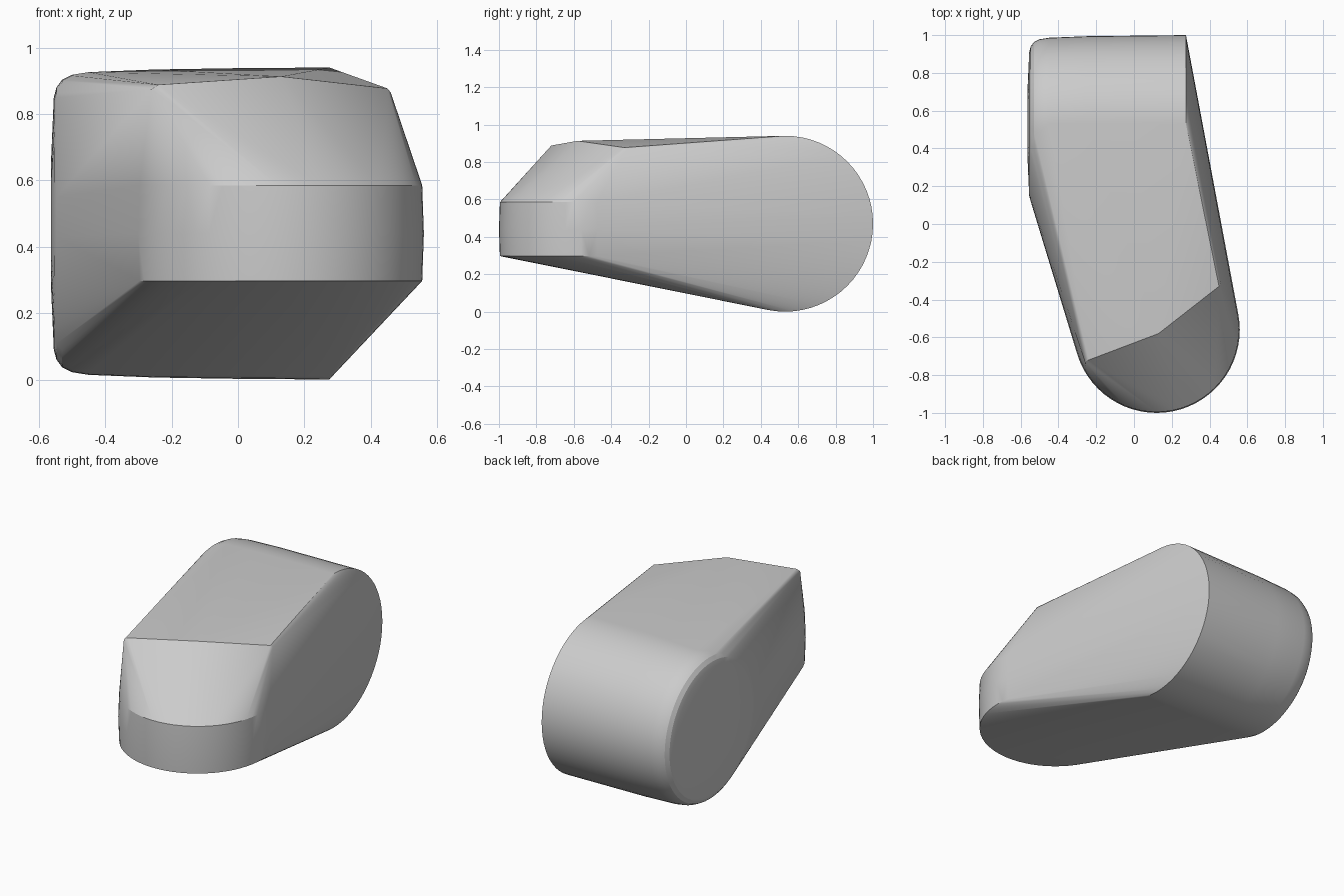
import bpy
import bmesh
from math import cos, sin, tau, radians

if "Cube" in bpy.data.objects:
    bpy.data.objects.remove(bpy.data.objects["Cube"])

SEGMENTS = 64


def ring(radius):
    return [(radius * cos(tau * i / SEGMENTS), radius * sin(tau * i / SEGMENTS))
            for i in range(SEGMENTS)]


points = []

# Rear barrel lying along x: (x, radius), sharp left rim and rounded right rim
for x, r in [(0.275, 0.47), (0.0, 0.468), (-0.25, 0.464), (-0.45, 0.456),
             (-0.5, 0.448), (-0.53, 0.433), (-0.547, 0.41), (-0.555, 0.38),
             (-0.563, 0.2)]:
    points += [(x, 0.53 + a, 0.47 + b) for a, b in ring(r)]

# Upright rounded nose: (z, radius)
for z, r in [(0.297, 0.435), (0.44, 0.44), (0.585, 0.435)]:
    points += [(0.12 + a, -0.56 + b, z) for a, b in ring(r)]

# Corners of the sloping top
points += [(-0.26, -0.73, 0.875), (-0.24, -0.72, 0.888), (0.13, -0.58, 0.913),
           (0.45, -0.33, 0.877), (0.46, -0.32, 0.865)]

# Wrap the barrel, nose and top corners in one convex skin
bm = bmesh.new()
verts = [bm.verts.new(p) for p in points]
bmesh.ops.convex_hull(bm, input=verts)
bmesh.ops.delete(bm, geom=[v for v in bm.verts if not v.link_faces], context="VERTS")
bmesh.ops.recalc_face_normals(bm, faces=bm.faces)
bmesh.ops.dissolve_limit(bm, angle_limit=radians(0.5), verts=bm.verts, edges=bm.edges)
mesh = bpy.data.meshes.new("wedge_body")
bm.to_mesh(mesh)
bm.free()

# Plain grey finish
grey = bpy.data.materials.new("plain grey")
grey.use_nodes = True
grey.diffuse_color = (0.6, 0.6, 0.6, 1)
grey.node_tree.nodes["Principled BSDF"].inputs["Base Color"].default_value = (0.6, 0.6, 0.6, 1)
mesh.materials.append(grey)

body = bpy.data.objects.new("wedge_body", mesh)
bpy.context.collection.objects.link(body)
bpy.context.view_layer.objects.active = body
body.select_set(True)
bpy.ops.object.shade_smooth_by_angle(angle=radians(20))
